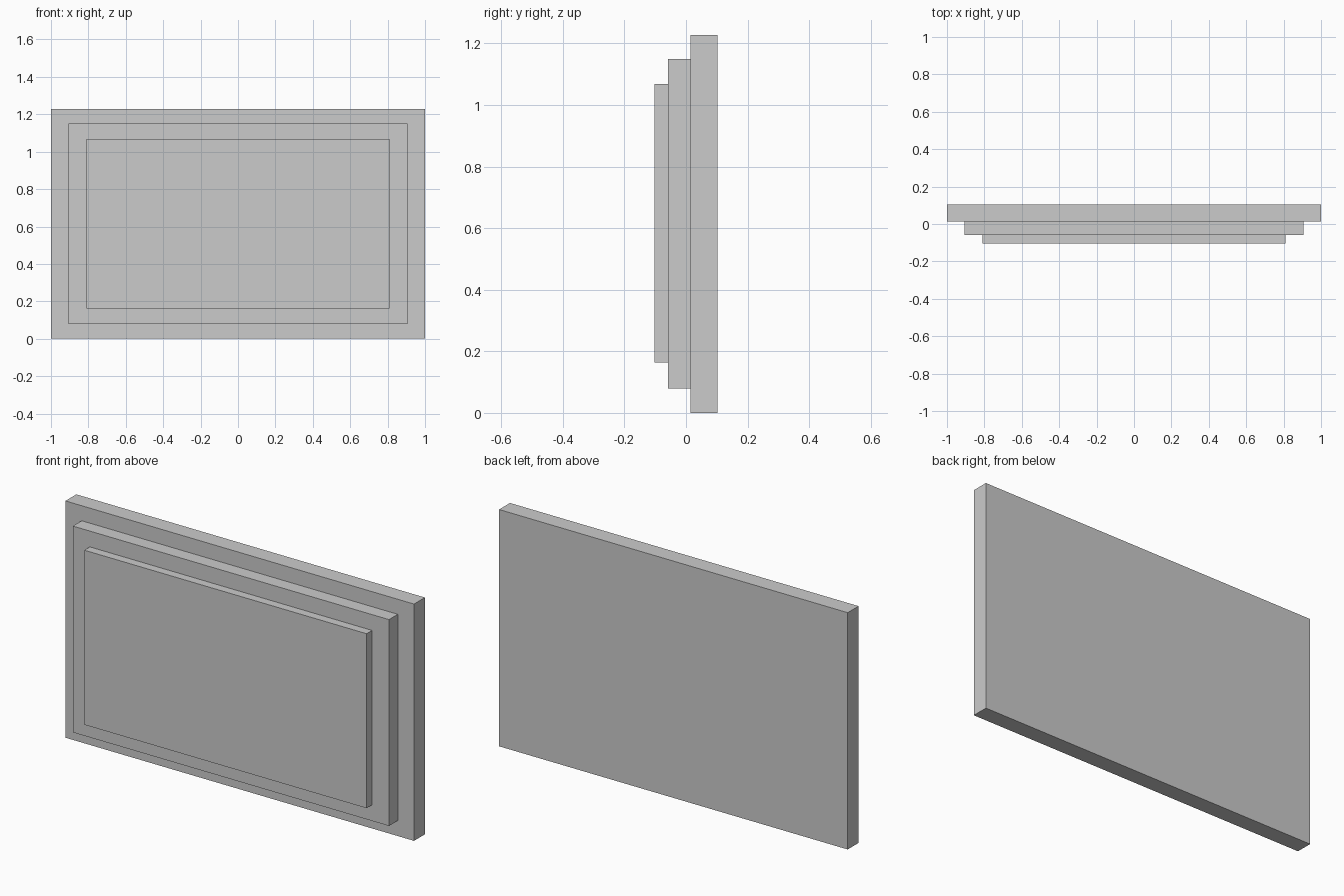
import bpy

if "Cube" in bpy.data.objects:
    bpy.data.objects.remove(bpy.data.objects["Cube"])


def slab(name, width, y_front, y_back, z_bottom, z_top):
    """Flat rectangular slab centred on x = 0."""
    bpy.ops.mesh.primitive_cube_add(
        size=1, location=(0, (y_front + y_back) / 2, (z_bottom + z_top) / 2))
    obj = bpy.context.object
    obj.name = name
    obj.scale = (width, y_back - y_front, z_top - z_bottom)
    bpy.ops.object.transform_apply(location=False, rotation=False, scale=True)
    return obj


# Three stacked slabs, stepping inwards towards the front
slab("back_panel", 2.0, 0.014, 0.103, 0.0, 1.228)
slab("middle_panel", 1.814, -0.058, 0.014, 0.08, 1.15)
slab("front_panel", 1.62, -0.103, -0.058, 0.163, 1.068)
